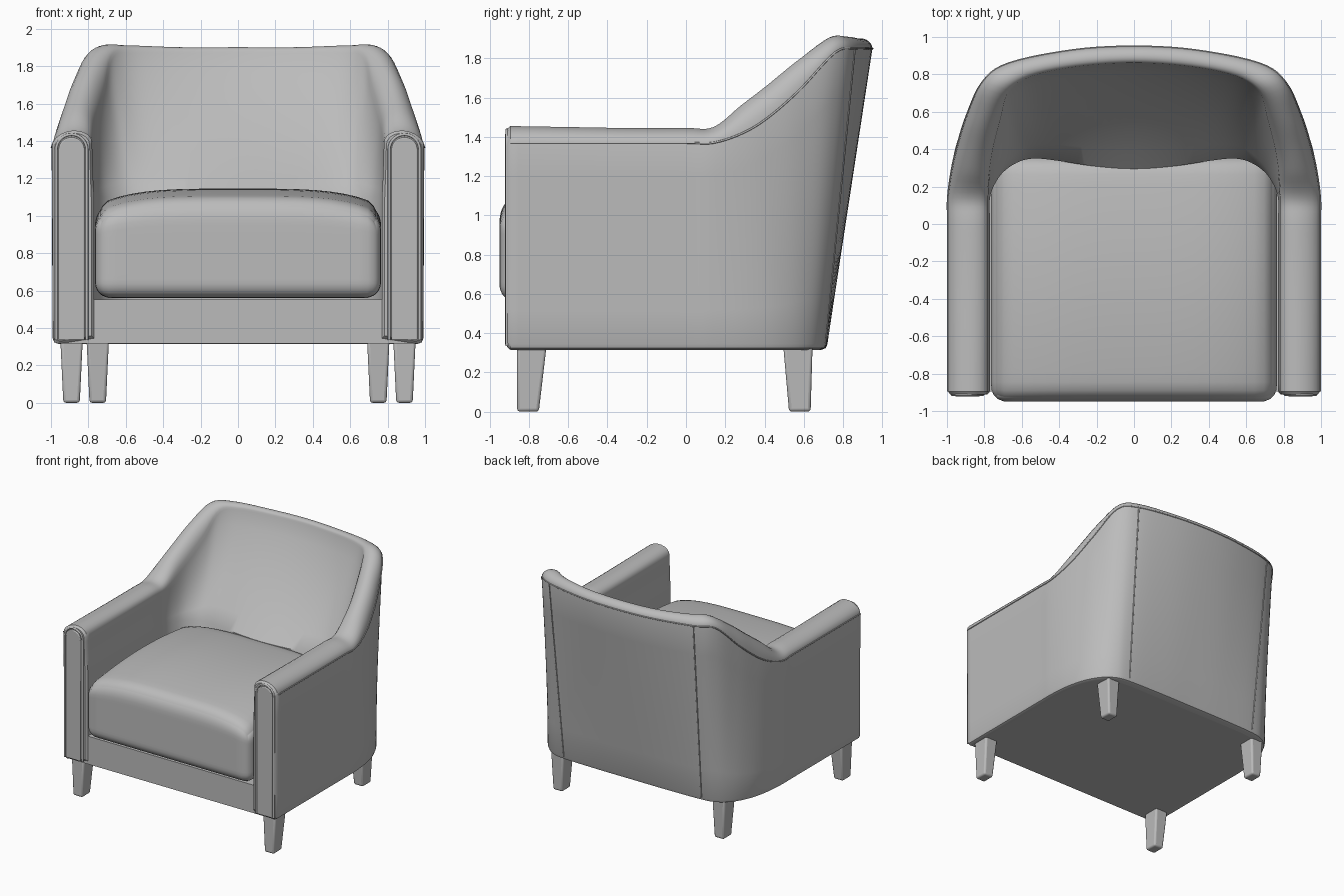
import bpy, bmesh, math
from mathutils import Vector

if "Cube" in bpy.data.objects:
    bpy.data.objects.remove(bpy.data.objects["Cube"])

fabric = bpy.data.materials.new("grey fabric")
fabric.use_nodes = True
GREY = (0.5, 0.5, 0.5, 1)
fabric.diffuse_color = GREY
fabric.node_tree.nodes["Principled BSDF"].inputs["Base Color"].default_value = GREY

FLOOR = 0.315      # underside of the upholstery
FRONT = -0.895


def finish(bm, name, bevel=0, angle=40):
    bmesh.ops.recalc_face_normals(bm, faces=bm.faces)
    mesh = bpy.data.meshes.new(name)
    bm.to_mesh(mesh)
    bm.free()
    ob = bpy.data.objects.new(name, mesh)
    bpy.context.collection.objects.link(ob)
    mesh.materials.append(fabric)
    if bevel:
        mod = ob.modifiers.new("soft edges", "BEVEL")
        mod.width, mod.segments, mod.limit_method = bevel, 3, "ANGLE"
    bpy.ops.object.select_all(action="DESELECT")
    ob.select_set(True)
    bpy.context.view_layer.objects.active = ob
    bpy.ops.object.shade_smooth_by_angle(angle=math.radians(angle))
    return ob


def prism(name, points, shift, bevel):
    bm = bmesh.new()
    face = bm.faces.new([bm.verts.new(p) for p in points])
    out = bmesh.ops.extrude_face_region(bm, geom=[face])["geom"]
    bmesh.ops.translate(bm, vec=shift, verts=[v for v in out if isinstance(v, bmesh.types.BMVert)])
    return finish(bm, name, bevel)


def piping(name, points, radius):
    curve = bpy.data.curves.new(name, "CURVE")
    curve.dimensions = "3D"
    curve.bevel_depth, curve.bevel_resolution = radius, 2
    spline = curve.splines.new("POLY")
    spline.points.add(len(points) - 1)
    for sp, p in zip(spline.points, points):
        sp.co = (*p, 1)
    curve.materials.append(fabric)
    ob = bpy.data.objects.new(name, curve)
    bpy.context.collection.objects.link(ob)


def catmull(a, b, c, d, t):
    return [0.5 * (2*q + (r - p)*t + (2*p - 5*q + 4*r - s)*t*t + (3*q - p - 3*r + s)*t**3)
            for p, q, r, s in zip(a, b, c, d)]


# Wall stations, arm front to middle of back:
# outer bottom xy, outer top xyz, ridge z, inner top xy, inner bottom xy
stations = [[.99, y, .995, y, 1.37, z, .78, y, .77, y]
            for y, z in ((FRONT, 1.455), (-.6, 1.45), (-.3, 1.445), (0, 1.445), (.14, 1.45))]
stations += [
    [.975, .31, .975, .29, 1.42, 1.56, .77, .27, .735, .23],
    [.935, .47, .945, .42, 1.50, 1.66, .75, .40, .685, .29],
    [.865, .60, .895, .58, 1.64, 1.79, .71, .56, .61, .335],
    [.77, .68, .81, .76, 1.83, 1.905, .665, .71, .53, .35],
    [.64, .71, .67, .86, 1.85, 1.91, .54, .79, .42, .34],
    [.30, .72, .33, .93, 1.85, 1.90, .30, .84, .22, .31],
    [0, .72, 0, .95, 1.85, 1.90, 0, .86, 0, .295]]
X_SLOTS = (0, 2, 6, 8)
flip = [[-v if i in X_SLOTS else v for i, v in enumerate(s)] for s in stations]
full = stations + flip[-2::-1]
dense = []
for i in range(len(full) - 1):
    a, d = full[max(i - 1, 0)], full[min(i + 2, len(full) - 1)]
    dense += [catmull(a, full[i], full[i + 1], d, k / 5) for k in range(5)]
dense.append(full[-1])


def section(s):
    """Closed cross-section of the wall at one station."""
    ob, ib = Vector((s[0], s[1], FLOOR)), Vector((s[8], s[9], FLOOR))
    ot, it = Vector(s[2:5]), Vector((s[6], s[7], s[4] + .02))
    mid = (ot + it) / 2
    ridge = Vector((mid.x, mid.y, s[5]))
    inward = (ib - ob).normalized()
    up = Vector((0, 0, .03))
    pts = [ob + inward * .03, ob + inward * .008 + up * .3, ob + up]
    pts += [(ob + up).lerp(ot, k / 6) for k in range(1, 6)]
    for k in range(11):     # rounded crown
        a = math.pi * k / 10
        pts.append(mid + (ot - mid) * math.cos(a) + (ridge - mid) * math.sin(a))
    low = Vector((s[8], s[9], 1.1))
    ctrl = low.lerp(it, .7)
    ctrl.z = (low.z + it.z) / 2
    for k in range(1, 8):   # hollow inner face
        t = k / 7
        pts.append(it * (1 - t)**2 + ctrl * 2*t*(1 - t) + low * t * t)
    return pts + [Vector((s[8], s[9], .7)), ib + up]


def nose(ring):
    cx = math.copysign(.89, ring[0].x)
    return [Vector((cx + (p.x - cx) * .88, FRONT - .017, .9 + (p.z - .9) * .975)) for p in ring]


# Arms and back in one continuous wall
rings = [section(s) for s in dense]
rings = [nose(rings[0])] + rings + [nose(rings[-1])]
bm = bmesh.new()
loops = [[bm.verts.new(p) for p in r] for r in rings]
n = len(loops[0])
for a, b in zip(loops, loops[1:]):
    for i in range(n):
        j = (i + 1) % n
        bm.faces.new((a[i], a[j], b[j], b[i]))
bm.faces.new(loops[0])
bm.faces.new(loops[-1])
finish(bm, "arms_and_back")

# Seam along the outer edge of the crown
piping("crown_piping", [s[2:5] for s in dense], .005)

# Seat base with front rail
outline = [Vector((s[0], s[1], FLOOR + .003)) for s in dense]
inset = [Vector((p.x * .96, p.y - .04 if p.y > 0 else p.y, p.z)) for p in outline]
prism("seat_base", inset, (0, 0, .235), .02)

# Seat cushion: rounded box with a crowned top
half = Vector((.765, .66, .22))
centre = Vector((0, -.29, .78))
R = .085
bm = bmesh.new()
bmesh.ops.create_cube(bm, size=2)
bmesh.ops.subdivide_edges(bm, edges=bm.edges, cuts=21, use_grid_fill=True)
for v in bm.verts:
    u = [math.sin(c * math.pi / 2) for c in v.co]
    p = Vector([c * h for c, h in zip(u, half)])
    core = Vector([max(-h + R, min(h - R, c)) for c, h in zip(p, half)])
    p = core + (p - core).normalized() * R
    if p.z > 0:
        crown = (1 - u[0]**4) * .09 + (1 - u[1]**2) * .055
        p.z += crown * p.z / half.z
    v.co = p + centre
finish(bm, "seat_cushion")


def arch(x, w, y, top):
    pts = [(x + w, y, FLOOR + .02)]
    pts += [(x + w * math.cos(a), y, top - w + w * math.sin(a))
            for a in (math.pi * k / 14 for k in range(15))]
    return pts + [(x - w, y, FLOOR + .02)]


for side, label in ((1, "left"), (-1, "right")):
    # Arm front panel with its piping
    prism(label + "_arm_panel", arch(side * .89, .07, -.921, 1.42), (0, .03, 0), .006)
    piping(label + "_arm_piping", arch(side * .89, .082, -.912, 1.435), .008)
    # Seam down the back corner
    seam = min(rings, key=lambda r: abs(r[2].x * side - .64))
    piping(label + "_back_seam", seam[2:9], .005)
    # Tapered legs: top centre and half size, foot centre and half size
    for name, x, top, foot in (("front", .89, (-.785, .075), (-.805, .055)),
                               ("back", .75, (.57, .075), (.58, .055))):
        bm = bmesh.new()
        bmesh.ops.create_cube(bm, size=2)
        for v in bm.verts:
            y, h = top if v.co.z > 0 else foot
            v.co = (side * x + v.co.x * h * .8, y + v.co.y * h, .34 if v.co.z > 0 else 0)
        finish(bm, f"{label}_{name}_leg", .015)
